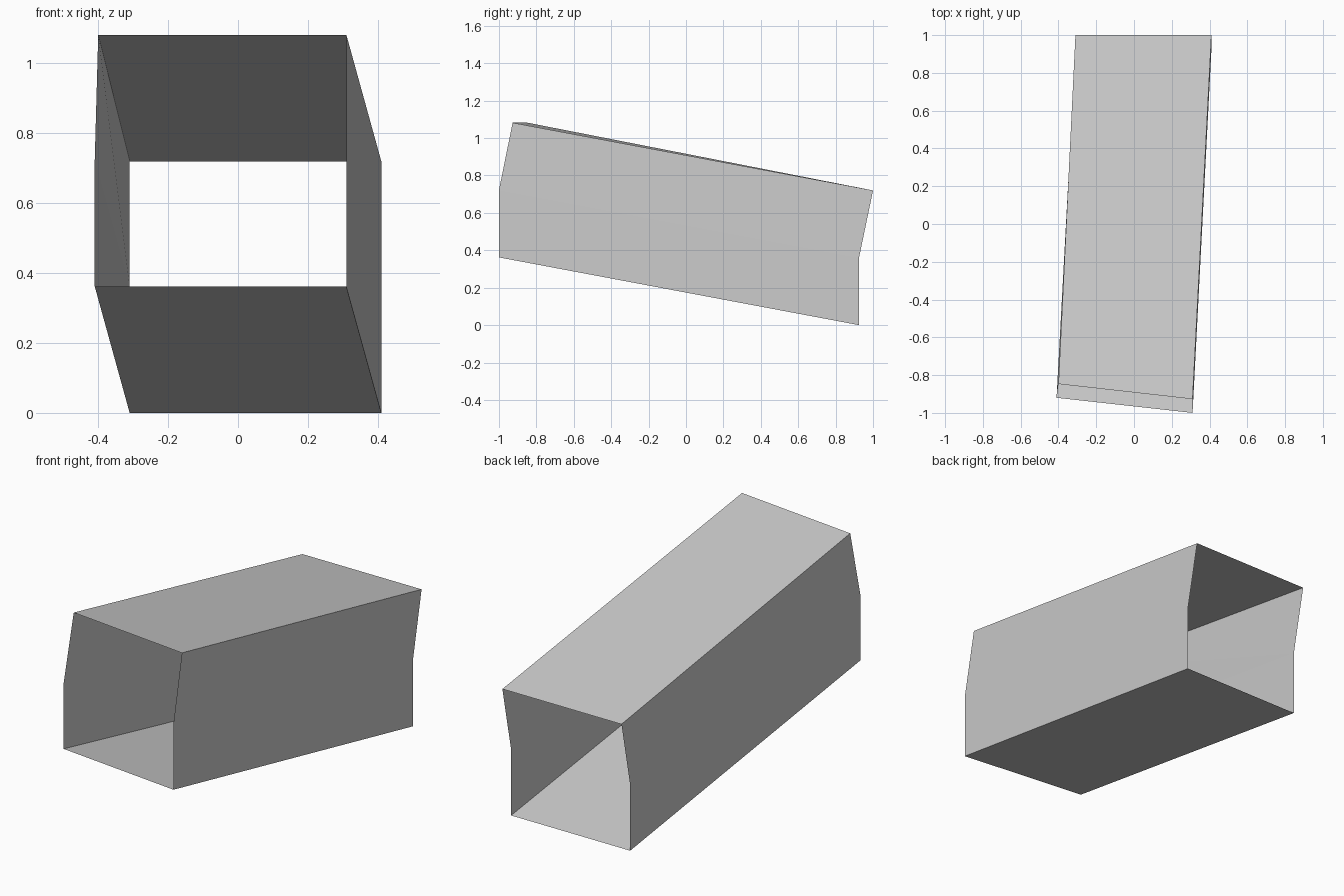
import bpy
import bmesh
from mathutils import Vector

cube = bpy.data.objects.get("Cube")
if cube:
    bpy.data.objects.remove(cube, do_unlink=True)

grey = bpy.data.materials.new("Light grey")
grey.use_nodes = True
colour = (0.6, 0.6, 0.6, 1)
grey.diffuse_color = colour
grey.node_tree.nodes["Principled BSDF"].inputs["Base Color"].default_value = colour


def ring(right, left, lean, rise):
    """Open-end outline: right side upwards, then left side downwards."""
    def side(foot):
        foot = Vector(foot)
        return [foot, foot + Vector((0, 0, rise)), foot + Vector((0, lean, 2 * rise))]
    return side(right) + side(left)[::-1]


# Slanted tube, open at both ends, its walls folded at mid height
front = ring((0.31, -1.0, 0.362), (-0.41, -0.92, 0.362), 0.073, 0.36)
back = ring((0.41, 0.925, 0), (-0.31, 0.925, 0), 0.075, 0.36)
front[3].x += 0.01

bm = bmesh.new()
front_verts = [bm.verts.new(p) for p in front]
back_verts = [bm.verts.new(p) for p in back]
for i in range(6):
    j = (i + 1) % 6
    quad = (front_verts[i], back_verts[i], back_verts[j], front_verts[j])
    if i == 3:
        # Twisted upper left wall is split from top front to middle back
        bm.faces.new((quad[0], quad[1], quad[2]))
        bm.faces.new((quad[0], quad[2], quad[3]))
    else:
        bm.faces.new(quad)
bmesh.ops.recalc_face_normals(bm, faces=bm.faces[:])

mesh = bpy.data.meshes.new("tube_walls")
bm.to_mesh(mesh)
bm.free()
mesh.materials.append(grey)
bpy.context.collection.objects.link(bpy.data.objects.new("tube_walls", mesh))
